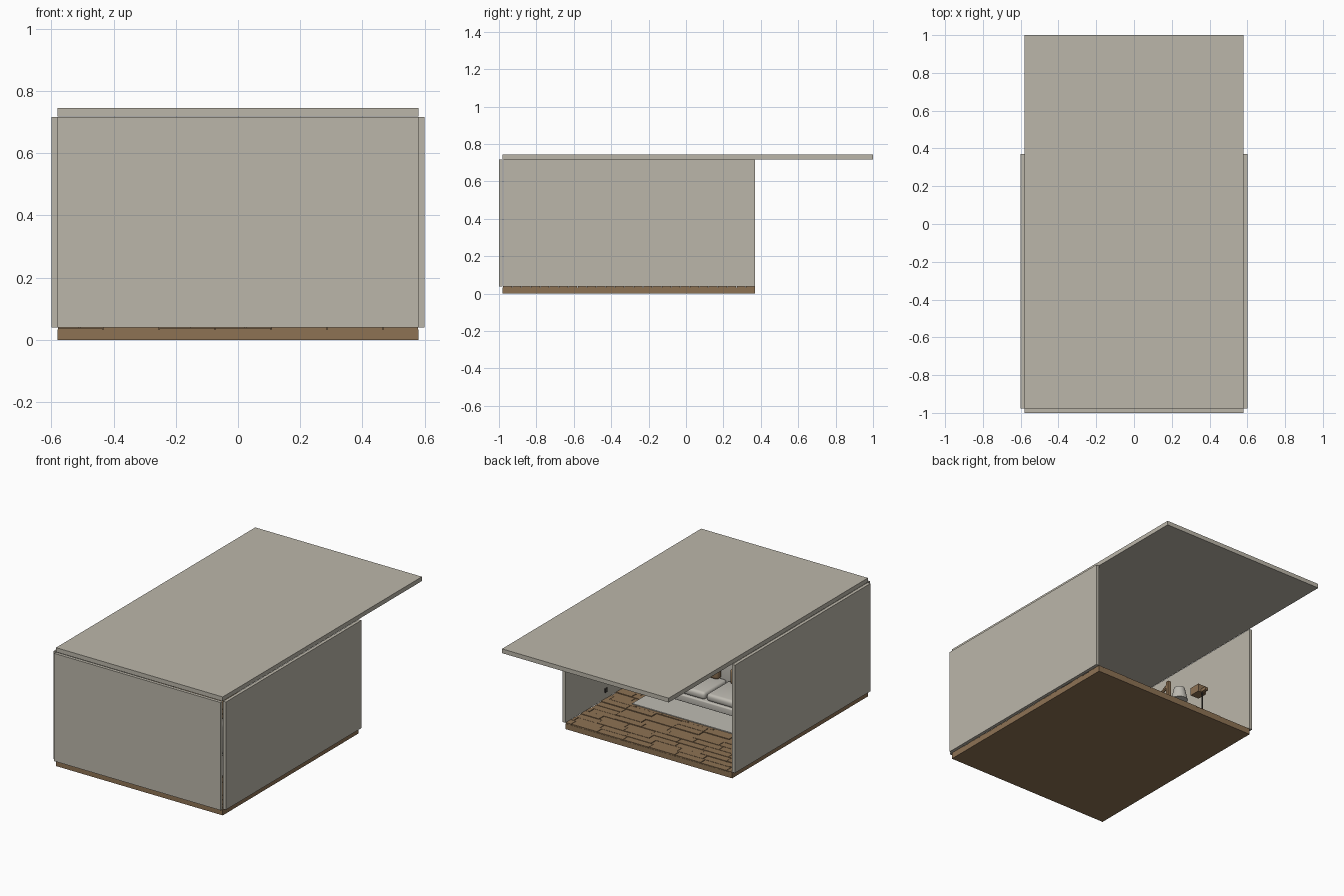
import bpy, bmesh, math, random
from mathutils import Vector

cube = bpy.data.objects.get("Cube")
if cube:
    bpy.data.objects.remove(cube, do_unlink=True)
random.seed(4)


def material(name, rgb):
    m = bpy.data.materials.new(name)
    m.use_nodes = True
    m.diffuse_color = (*rgb, 1)
    m.node_tree.nodes["Principled BSDF"].inputs["Base Color"].default_value = (*rgb, 1)
    return m


PLASTER = material("warm_grey_plaster", (0.50, 0.47, 0.40))
WOOD = material("brown_wood", (0.27, 0.17, 0.088))
FABRIC = material("light_grey_fabric", (0.52, 0.50, 0.45))
DARK = material("dark_metal", (0.05, 0.045, 0.04))


def finish(name, bm, mat, smooth=False):
    bmesh.ops.recalc_face_normals(bm, faces=bm.faces)
    mesh = bpy.data.meshes.new(name)
    bm.to_mesh(mesh)
    bm.free()
    mesh.materials.append(mat)
    ob = bpy.data.objects.new(name, mesh)
    bpy.context.collection.objects.link(ob)
    if smooth:
        bpy.ops.object.select_all(action="DESELECT")
        ob.select_set(True)
        bpy.context.view_layer.objects.active = ob
        bpy.ops.object.shade_smooth_by_angle(angle=math.radians(40))
    return ob


def add_box(bm, lo, hi):
    made = bmesh.ops.create_cube(bm, size=1)["verts"]
    for v in made:
        v.co = Vector([(a + b) / 2 + c * (b - a) for a, b, c in zip(lo, hi, v.co)])


def box(name, lo, hi, mat, round_by=0):
    bm = bmesh.new()
    add_box(bm, lo, hi)
    if round_by:
        bmesh.ops.bevel(bm, geom=bm.edges[:], offset=round_by, segments=4,
                        profile=0.5, affect="EDGES")
    return finish(name, bm, mat, round_by > 0)


def rod(name, start, end, r1, r2, mat, sides=16):
    a, b = Vector(start), Vector(end)
    bm = bmesh.new()
    bmesh.ops.create_cone(bm, cap_ends=True, segments=sides, radius1=r1,
                          radius2=r2, depth=(b - a).length)
    turn = Vector((0, 0, 1)).rotation_difference(b - a)
    for v in bm.verts:
        v.co = turn @ v.co + (a + b) / 2
    return finish(name, bm, mat, True)


# Room shell: floor slab, walls on three sides and the overhanging roof
HALF, FRONT, BACK = 0.58, -0.98, 0.37
box("floor_slab", (-HALF, FRONT, 0), (HALF, BACK, 0.034), WOOD)
box("front_wall", (-HALF, -1, 0.039), (HALF, FRONT, 0.717), PLASTER)
for side, s in (("left", 1), ("right", -1)):
    x = sorted((s * HALF, s * 0.6))
    box(side + "_wall", (x[0], -0.977, 0.039), (x[1], BACK, 0.717), PLASTER)
box("roof", (-HALF, FRONT, 0.718), (HALF, 1, 0.745), PLASTER)

# Staggered floor planks running across the room
planks = bmesh.new()
ROWS, LENGTH, GAP = 27, 0.18, 0.003
depth = (BACK - FRONT) / ROWS
for row in range(ROWS):
    y = FRONT + row * depth
    x = -HALF - random.uniform(0, LENGTH * 0.8)
    while x < HALF:
        lo, hi = max(x, -HALF), min(x + LENGTH, HALF)
        if hi - lo > 0.01:
            top = random.uniform(0.038, 0.042)
            add_box(planks, (lo + GAP / 2, y + GAP / 2, 0.03),
                    (hi - GAP / 2, y + depth - GAP / 2, top))
        x += LENGTH
finish("floor_planks", planks, WOOD)

# Rug
box("rug", (-0.41, -0.62, 0.04), (0.41, -0.05, 0.046), FABRIC)

# Sofa facing the open side
box("sofa_base", (-0.3, -0.46, 0.075), (0.3, -0.18, 0.12), FABRIC, 0.008)
box("sofa_back", (-0.3, -0.49, 0.1), (0.3, -0.42, 0.3), FABRIC, 0.025)
for side, s in (("left", 1), ("right", -1)):
    x = sorted((s * 0.005, s * 0.255))
    box(side + "_seat_cushion", (x[0], -0.42, 0.118), (x[1], -0.19, 0.165), FABRIC, 0.018)
    x = sorted((s * 0.25, s * 0.31))
    box(side + "_armrest", (x[0], -0.47, 0.09), (x[1], -0.18, 0.215), FABRIC, 0.02)
    x = sorted((s * 0.04, s * 0.15))
    box(side + "_pillow", (x[0], -0.42, 0.165), (x[1], -0.37, 0.26), WOOD, 0.018)
    for end, y in (("front", -0.2), ("rear", -0.44)):
        rod(f"{side}_{end}_sofa_leg", (s * 0.27, y, 0.044), (s * 0.27, y, 0.08),
            0.007, 0.011, DARK, 10)

# Side table with a lamp next to the right wall
box("side_table_top", (-0.51, -0.18, 0.25), (-0.39, -0.06, 0.265), WOOD)
for i, x in enumerate((-0.5, -0.4)):
    for j, y in enumerate((-0.17, -0.07)):
        rod(f"side_table_leg_{i}_{j}", (x, y, 0.038), (x, y, 0.252), 0.007, 0.007, WOOD, 8)
rod("table_lamp_stem", (-0.45, -0.12, 0.262), (-0.45, -0.12, 0.43), 0.006, 0.006, DARK)
rod("table_lamp_shade", (-0.45, -0.12, 0.4), (-0.45, -0.12, 0.48), 0.05, 0.032, FABRIC, 24)

# Wooden stand with a braced post
box("stand_post", (-0.46, -0.23, 0.038), (-0.44, -0.21, 0.57), WOOD)
rod("stand_brace", (-0.45, -0.22, 0.55), (-0.45, -0.34, 0.49), 0.01, 0.01, WOOD, 8)

# Small wooden box on a thin rod
rod("box_stand_rod", (-0.45, 0.09, 0.038), (-0.45, 0.09, 0.37), 0.004, 0.004, DARK, 10)
box("box_stand_head", (-0.48, 0.02, 0.36), (-0.42, 0.09, 0.41), WOOD)
box("box_stand_arm", (-0.46, 0.08, 0.36), (-0.44, 0.13, 0.38), WOOD)

# Socket plate on the left wall
box("wall_socket", (0.574, -0.04, 0.08), (0.581, -0.02, 0.105), DARK)
